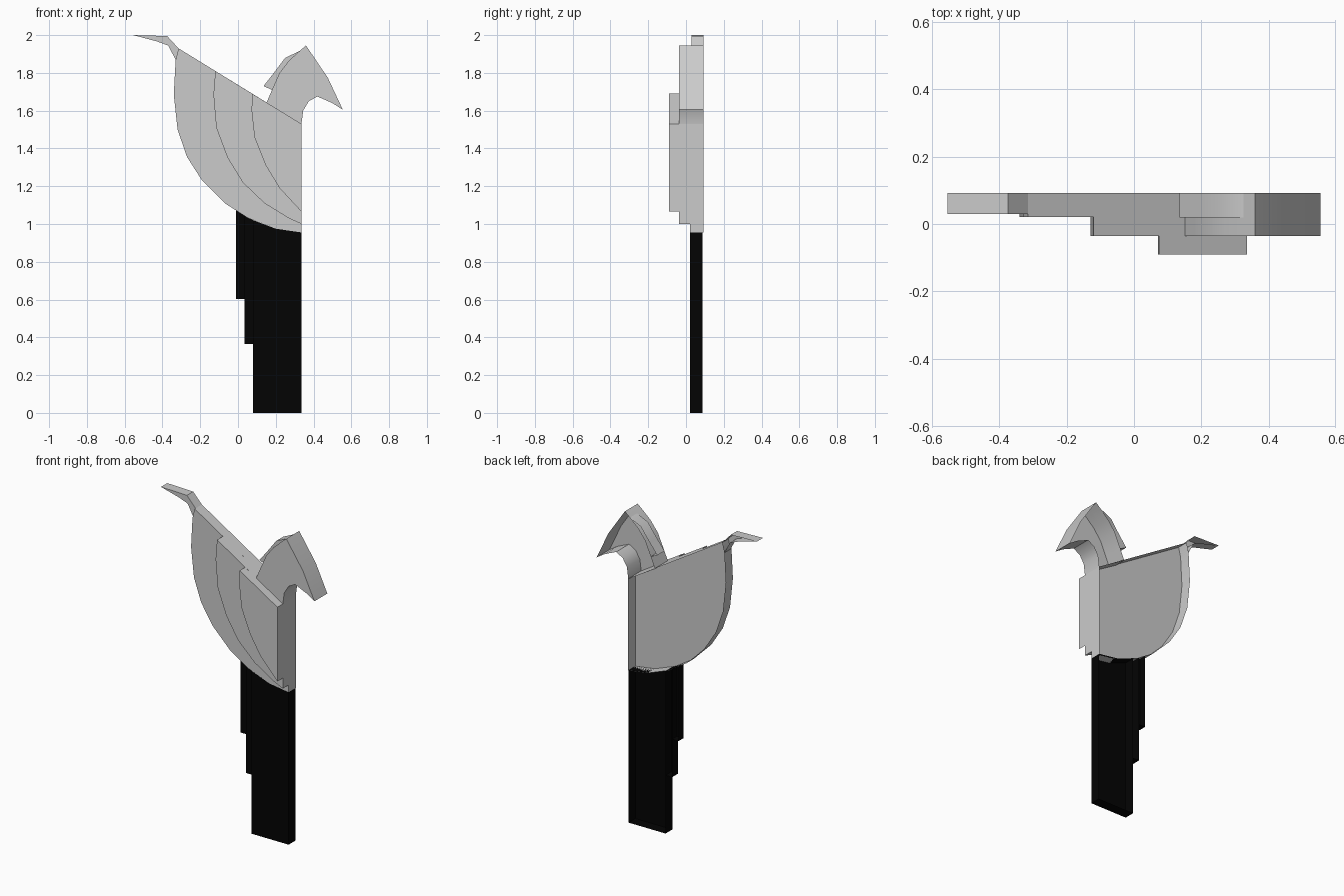
import bpy, bmesh, math

if "Cube" in bpy.data.objects:
    bpy.data.objects.remove(bpy.data.objects["Cube"])

BACK = 0.092
RIGHT = 0.336

black = bpy.data.materials.new("black")
black.diffuse_color = (0.001, 0.001, 0.001, 1)
black.use_nodes = True
black.node_tree.nodes["Principled BSDF"].inputs["Base Color"].default_value = black.diffuse_color


def shell(name, outline, front, back=BACK, mat=None, smooth=True):
    """Front face from an x-z outline plus side walls; the back stays open."""
    bm = bmesh.new()
    face = bm.faces.new([bm.verts.new((x, front, z)) for x, z in outline])
    ext = bmesh.ops.extrude_face_region(bm, geom=[face])
    verts = [v for v in ext["geom"] if isinstance(v, bmesh.types.BMVert)]
    bmesh.ops.translate(bm, verts=verts, vec=(0, back - front, 0))
    bmesh.ops.recalc_face_normals(bm, faces=bm.faces)
    rear = [f for f in bm.faces if all(abs(v.co.y - back) < 1e-5 for v in f.verts)]
    bmesh.ops.delete(bm, geom=rear, context="FACES")
    me = bpy.data.meshes.new(name)
    bm.to_mesh(me)
    bm.free()
    ob = bpy.data.objects.new(name, me)
    bpy.context.collection.objects.link(ob)
    if mat:
        me.materials.append(mat)
    if smooth:
        bpy.ops.object.select_all(action="DESELECT")
        ob.select_set(True)
        bpy.context.view_layer.objects.active = ob
        bpy.ops.object.shade_smooth_by_angle(angle=math.radians(30))
    return ob


# Body: three stacked layers sharing the sloping top and straight right side
corner = [(RIGHT, 1.53)]
shell("body_back_layer", corner + [
    (-0.315, 1.93), (-0.33, 1.87), (-0.34, 1.685), (-0.32, 1.50),
    (-0.27, 1.355), (-0.19, 1.23), (-0.07, 1.11), (0.055, 1.03),
    (0.20, 0.975), (RIGHT, 0.955)], 0.021)
shell("body_middle_layer", corner + [
    (-0.12, 1.81), (-0.13, 1.685), (-0.115, 1.51), (-0.055, 1.35),
    (0.025, 1.22), (0.14, 1.11), (0.27, 1.03), (RIGHT, 1.0)], -0.036, 0.021)
shell("body_front_layer", corner + [
    (0.075, 1.69), (0.072, 1.60), (0.087, 1.46), (0.147, 1.31),
    (0.22, 1.19), (RIGHT, 1.065)], -0.09, -0.036)

# Tail tip
shell("tail", [
    (-0.555, 2.0), (-0.375, 1.995), (-0.315, 1.93), (-0.33, 1.87),
    (-0.37, 1.945), (-0.43, 1.967)], 0.03)

# Head with beak, and the crest behind it
shell("head", [
    (0.15, 1.64), (0.18, 1.71), (0.22, 1.80), (0.27, 1.865), (0.325, 1.915),
    (0.36, 1.945), (0.475, 1.775), (0.555, 1.605), (0.50, 1.64),
    (0.42, 1.675), (0.375, 1.65), (0.345, 1.60), (RIGHT, 1.53)], -0.036)
shell("crest", [
    (0.135, 1.73), (0.19, 1.80), (0.25, 1.88), (0.325, 1.915),
    (0.27, 1.865), (0.22, 1.80), (0.18, 1.71)], 0.02)

# Legs: stepped slabs, each shorter one set a little further back;
# their tops follow the curved underside of the body
for name, front, outline in [
        ("leg_long", 0.021, [(0.08, 0), (RIGHT, 0), (RIGHT, 0.955),
                             (0.20, 0.975), (0.08, 1.02)]),
        ("leg_middle", 0.03, [(0.035, 0.365), (0.08, 0.365),
                              (0.08, 1.02), (0.035, 1.043)]),
        ("leg_short", 0.04, [(-0.01, 0.603), (0.035, 0.603),
                             (0.035, 1.043), (-0.01, 1.072)])]:
    shell(name, outline, front, 0.088, black, smooth=False)
